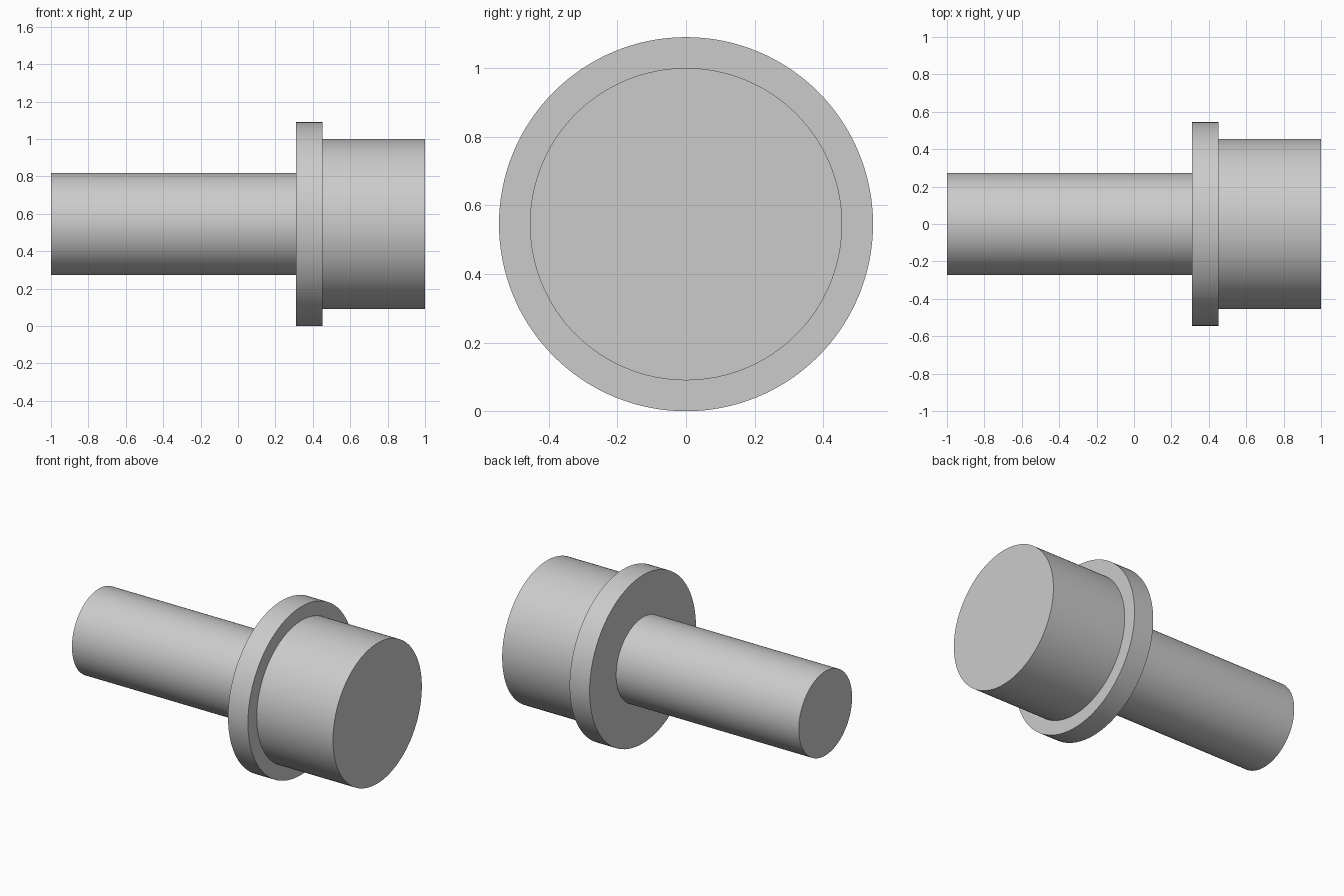
import bpy
import bmesh
import math
from mathutils import Matrix, Vector

cube = bpy.data.objects.get("Cube")
if cube:
    bpy.data.objects.remove(cube, do_unlink=True)

SEGMENTS = 128
SHAFT_R, FLANGE_R, HEAD_R = 0.273, 0.545, 0.455
FLANGE_START, FLANGE_END = 0.31, 0.453

# Plain grey metal
grey = bpy.data.materials.new("plain grey")
grey.use_nodes = True
colour = (0.6, 0.6, 0.6, 1)
grey.diffuse_color = colour
grey.node_tree.nodes["Principled BSDF"].inputs["Base Color"].default_value = colour

# Stepped profile (x, radius): shaft, flange, head
profile = [
    (-1, 0), (-1, SHAFT_R), (FLANGE_START, SHAFT_R),
    (FLANGE_START, FLANGE_R), (FLANGE_END, FLANGE_R),
    (FLANGE_END, HEAD_R), (1, HEAD_R), (1, 0),
]

# Turn the profile round the x axis into one closed solid
bm = bmesh.new()
verts = [bm.verts.new((x, 0, r)) for x, r in profile]
edges = [bm.edges.new(pair) for pair in zip(verts, verts[1:])]
bmesh.ops.spin(bm, geom=verts + edges, cent=(0, 0, 0), axis=(1, 0, 0),
               angle=math.tau, steps=SEGMENTS, use_duplicate=False)
bmesh.ops.remove_doubles(bm, verts=bm.verts, dist=0.0001)
bmesh.ops.recalc_face_normals(bm, faces=bm.faces)
bmesh.ops.transform(bm, matrix=Matrix.Translation(Vector((0, 0, FLANGE_R))),
                    verts=bm.verts)

mesh = bpy.data.meshes.new("flanged_pin")
bm.to_mesh(mesh)
bm.free()
mesh.materials.append(grey)
pin = bpy.data.objects.new("flanged_pin", mesh)
bpy.context.collection.objects.link(pin)

# Smooth barrels with sharp shoulders
bpy.ops.object.select_all(action="DESELECT")
pin.select_set(True)
bpy.context.view_layer.objects.active = pin
bpy.ops.object.shade_smooth_by_angle(angle=math.radians(30))
